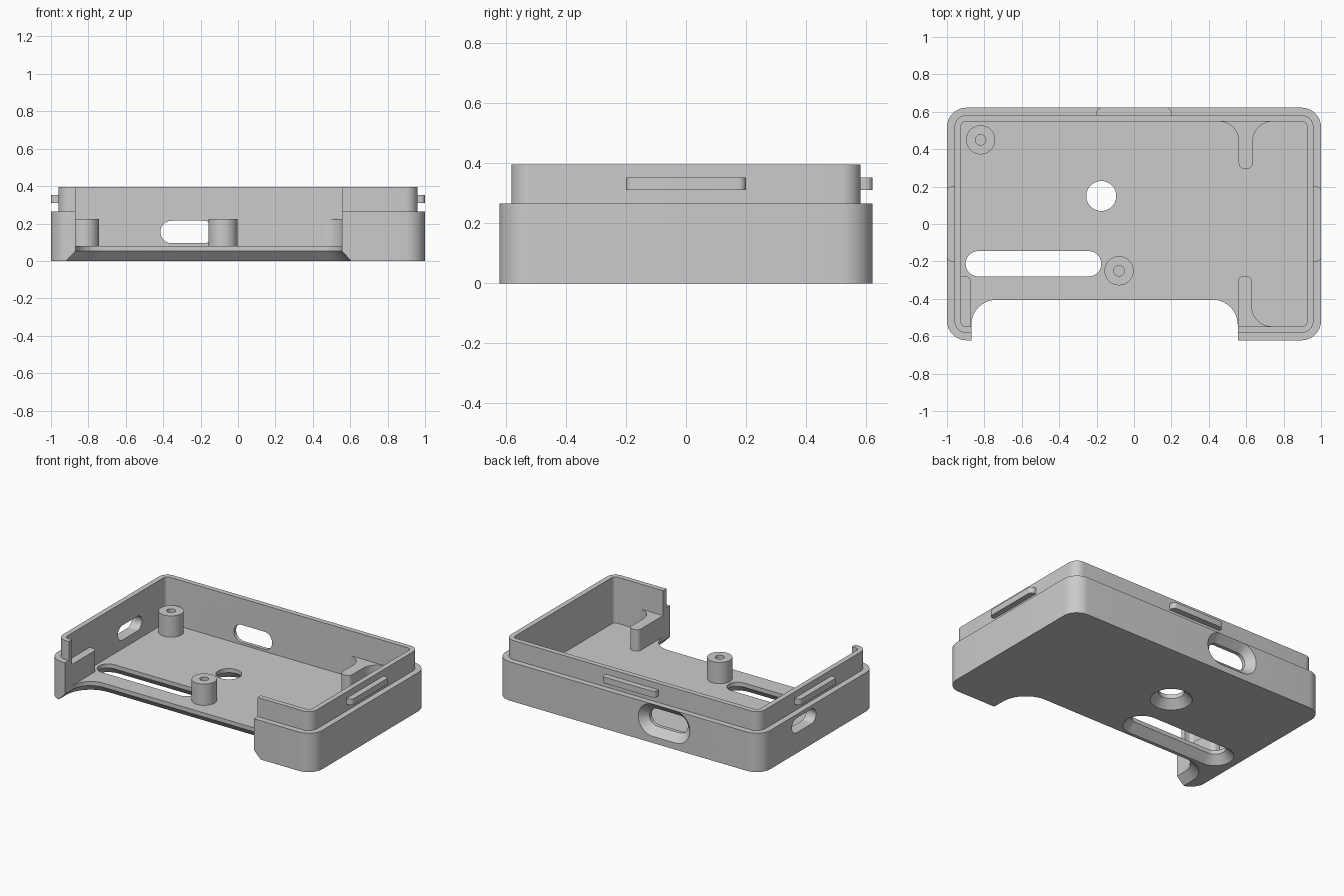
import bpy, bmesh, math
from mathutils import Matrix

if "Cube" in bpy.data.objects:
    bpy.data.objects.remove(bpy.data.objects["Cube"])

grey = bpy.data.materials.new("plain grey")
grey.diffuse_color = (0.6, 0.6, 0.6, 1)
grey.use_nodes = True
grey.node_tree.nodes["Principled BSDF"].inputs["Base Color"].default_value = grey.diffuse_color


def finish(name, bm):
    bmesh.ops.recalc_face_normals(bm, faces=bm.faces)
    me = bpy.data.meshes.new(name)
    bm.to_mesh(me)
    bm.free()
    ob = bpy.data.objects.new(name, me)
    bpy.context.collection.objects.link(ob)
    me.materials.append(grey)
    return ob


def arc(cx, cy, r, a0, a1, n=10):
    return [(cx + r * math.cos(math.radians(a0 + (a1 - a0) * i / n)),
             cy + r * math.sin(math.radians(a0 + (a1 - a0) * i / n))) for i in range(n + 1)]


def round_rect(x0, x1, y0, y1, r):
    return (arc(x1 - r, y1 - r, r, 0, 90) + arc(x0 + r, y1 - r, r, 90, 180)
            + arc(x0 + r, y0 + r, r, 180, 270) + arc(x1 - r, y0 + r, r, 270, 360))


def loft(name, rings, matrix=None):
    """Closed solid through rings of (z, points)."""
    bm = bmesh.new()
    loops = [[bm.verts.new((x, y, z)) for x, y in pts] for z, pts in rings]
    for a, b in zip(loops, loops[1:]):
        for i in range(len(a)):
            j = (i + 1) % len(a)
            bm.faces.new((a[i], a[j], b[j], b[i]))
    bm.faces.new(loops[0][::-1])
    bm.faces.new(loops[-1])
    if matrix:
        bm.transform(matrix)
    return finish(name, bm)


def grown(x0, x1, y0, y1, r, steps, name, matrix=None):
    """Rounded box whose outline is grown by d at each (z, d)."""
    return loft(name, [(z, round_rect(x0 - d, x1 + d, y0 - d, y1 + d, r + d))
                       for z, d in steps], matrix)


def smooth(ob):
    bpy.ops.object.select_all(action='DESELECT')
    ob.select_set(True)
    bpy.context.view_layer.objects.active = ob
    bpy.ops.object.shade_smooth_by_angle(angle=math.radians(30))


def cut(ob, cutters):
    for c in cutters:
        m = ob.modifiers.new("cut", 'BOOLEAN')
        m.operation, m.solver, m.object = 'DIFFERENCE', 'EXACT', c
    dg = bpy.context.evaluated_depsgraph_get()
    me = bpy.data.meshes.new_from_object(ob.evaluated_get(dg))
    ob.modifiers.clear()
    ob.data = me
    for c in cutters:
        bpy.data.objects.remove(c)


# Case with stepped rim
case = grown(-1, 1, -.622, .622, .105,
             [(0, 0), (.265, 0), (.265, -.04), (.395, -.04)], "case")
FLARE = [(-.05, .1), (.052, 0), (.6, 0)]      # chamfered underside
back = Matrix.Translation((0, .622, 0)) @ Matrix.Rotation(math.radians(90), 4, 'X')
side = Matrix.Rotation(math.radians(90), 4, 'Z') @ Matrix.Rotation(math.radians(90), 4, 'X')
cut(case, [
    grown(-.925, .925, -.547, .547, .025, [(.08, 0), (.6, 0)], "cavity"),
    grown(-.87, .555, -1.1, -.405, .135, FLARE, "front_opening"),
    grown(-.9, -.175, -.28, -.145, .067, FLARE, "floor_slot"),
    grown(-.255, -.095, .07, .23, .0799, FLARE, "floor_hole"),
    grown(-.415, -.125, .095, .215, .0599, [(-.05, .1), (.05, 0), (.2, 0)], "back_slot", back),
    grown(.025, .285, .14, .24, .0499, [(-1.1, 0), (-.85, 0)], "side_slot", side),
])
smooth(case)

# Screw posts
for i, (x, y) in enumerate([(-.82, .45), (-.08, -.25)]):
    post = loft(f"screw_post_{i + 1}", [(.078, arc(x, y, .078, 0, 348.75, 31)),
                                        (.225, arc(x, y, .078, 0, 348.75, 31))])
    cut(post, [loft("post_hole", [(.085, arc(x, y, .028, 0, 345, 23)),
                                  (.3, arc(x, y, .028, 0, 345, 23))])])
    smooth(post)

# Support ribs, flared where they meet the walls
ribs = {
    "back_rib": [(.455, .56)] + arc(.455, .443, .105, 90, 0)
    + arc(.59, .325, .03, 180, 270, 5) + arc(.605, .325, .03, 270, 360, 5)
    + arc(.74, .443, .105, 180, 90) + [(.74, .56)],
    "front_right_rib": [(.556, -.56)] + arc(.586, -.308, .03, 180, 90, 5)
    + arc(.6, -.308, .03, 90, 0, 5) + arc(.735, -.442, .105, 180, 270) + [(.735, -.56)],
    "front_left_rib": [(-.935, -.56), (-.935, -.278)]
    + arc(-.901, -.308, .03, 90, 0, 5) + [(-.871, -.56)],
}
for name, pts in ribs.items():
    smooth(loft(name, [(.078, pts), (.225, pts)]))

# Snap tabs on three sides of the rim
tab = [(-.2, -.01)] + arc(-.175, .015, .025, 180, 90, 6) \
    + arc(.175, .015, .025, 90, 0, 6) + [(.2, -.01)]
for name, dist, ang in [("back_tab", .582, 0), ("left_tab", .96, 90), ("right_tab", .96, -90)]:
    m = Matrix.Rotation(math.radians(ang), 4, 'Z') @ Matrix.Translation((0, dist, 0))
    smooth(loft(name, [(.31, tab), (.352, tab)], m))
